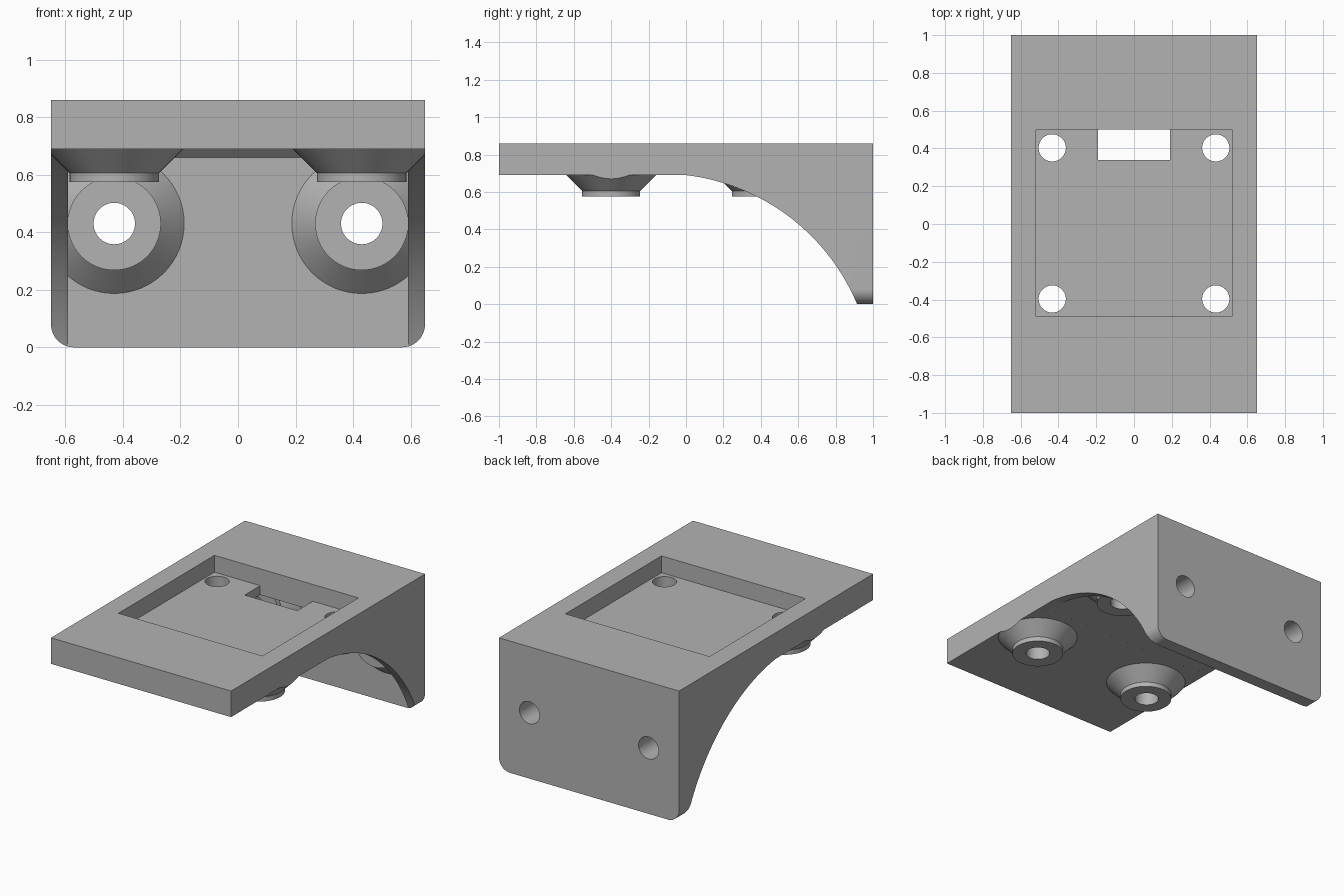
import bpy, bmesh, math
from mathutils import Matrix, Vector

if "Cube" in bpy.data.objects:
    bpy.data.objects.remove(bpy.data.objects["Cube"])

grey = bpy.data.materials.new("plain grey")
grey.diffuse_color = (0.45, 0.45, 0.45, 1)
grey.use_nodes = True
grey.node_tree.nodes["Principled BSDF"].inputs["Base Color"].default_value = grey.diffuse_color


def prism(name, outline, axis, lo, hi):
    """Extrude a 2D outline along x (outline in y,z) or y (outline in x,z)."""
    bm = bmesh.new()
    place = (lambda a, b: (lo, a, b)) if axis == "x" else (lambda a, b: (a, lo, b))
    face = bm.faces.new([bm.verts.new(place(a, b)) for a, b in outline])
    grown = bmesh.ops.extrude_face_region(bm, geom=[face])
    step = Vector((hi - lo, 0, 0)) if axis == "x" else Vector((0, hi - lo, 0))
    bmesh.ops.translate(bm, vec=step,
                        verts=[g for g in grown["geom"] if isinstance(g, bmesh.types.BMVert)])
    return finish(name, bm)


def box(name, x0, x1, y0, y1, z0, z1):
    return prism(name, [(y0, z0), (y1, z0), (y1, z1), (y0, z1)], "x", x0, x1)


def turned(name, rings, origin, along_y=False, sides=64):
    """Stack circular rings (radius, height) into a closed solid."""
    bm = bmesh.new()
    loops = [[bm.verts.new((r * math.cos(2 * math.pi * i / sides),
                            r * math.sin(2 * math.pi * i / sides), h))
              for i in range(sides)] for r, h in rings]
    for low, high in zip(loops, loops[1:]):
        for i in range(sides):
            j = (i + 1) % sides
            bm.faces.new((low[i], low[j], high[j], high[i]))
    bm.faces.new(loops[0])
    bm.faces.new(loops[-1])
    if along_y:
        bm.transform(Matrix.Rotation(-math.pi / 2, 4, "X"))
    bm.transform(Matrix.Translation(origin))
    return finish(name, bm)


def finish(name, bm):
    bmesh.ops.recalc_face_normals(bm, faces=bm.faces)
    mesh = bpy.data.meshes.new(name)
    bm.to_mesh(mesh)
    bm.free()
    mesh.materials.append(grey)
    obj = bpy.data.objects.new(name, mesh)
    bpy.context.collection.objects.link(obj)
    return obj


def combine(target, tool, operation):
    """Apply a boolean and discard the tool."""
    mod = target.modifiers.new(operation, "BOOLEAN")
    mod.operation, mod.object, mod.solver = operation, tool, "EXACT"
    bpy.context.view_layer.objects.active = target
    bpy.ops.object.modifier_apply(modifier=mod.name)
    bpy.data.objects.remove(tool, do_unlink=True)


# Side silhouette: plate, back wall and curved underside of the gussets
R, CY, CZ = 1.14, -0.136, -0.442
a0, a1 = math.atan2(0.69 - CZ, -CY), math.atan2(-0.05 - CZ, 0.934 - CY)
arc = [(CY + R * math.cos(a0 + (a1 - a0) * i / 40),
        CZ + R * math.sin(a0 + (a1 - a0) * i / 40)) for i in range(41)]
bracket = prism("bracket", [(-1, 0.86), (-1, 0.69)] + arc + [(1, -0.05), (1, 0.86)],
                "x", -0.7, 0.7)

# Hollow between the gussets, with a small chamfer under the plate
combine(bracket, prism("hollow", [(-0.1, -0.2), (0.915, -0.2), (0.915, 0.66),
                                  (0.885, 0.69), (-0.1, 0.69)], "x", -0.59, 0.59), "DIFFERENCE")

# Screw bosses under the plate and on the wall
for x in (-0.43, 0.43):
    for y in (-0.4, 0.4):
        combine(bracket, turned("plate_boss", [(0.155, 0.575), (0.155, 0.605),
                                               (0.24, 0.69), (0.24, 0.72)], (x, y, 0)), "UNION")
    combine(bracket, turned("wall_boss", [(0.162, -0.115), (0.162, -0.083), (0.243, 0),
                                          (0.243, 0.03)], (x, 0.915, 0.43), True), "UNION")

# Trim the width and round the bottom corners
r = 0.08
corner = [(0.65 - r + r * math.sin(t), r - r * math.cos(t))
          for t in (math.pi / 2 * i / 12 for i in range(13))]
trim = corner + [(0.65, 1), (-0.65, 1)] + [(-x, z) for x, z in reversed(corner)]
combine(bracket, prism("trim", trim, "y", -1.2, 1.2), "INTERSECT")

# Recess in the top and its cable window
combine(bracket, box("recess", -0.52, 0.52, -0.49, 0.5, 0.75, 1), "DIFFERENCE")
combine(bracket, box("window", -0.19, 0.19, 0.34, 0.5, 0.6, 0.8), "DIFFERENCE")

# Screw holes
for x in (-0.433, 0.433):
    for y in (-0.397, 0.403):
        combine(bracket, turned("hole", [(0.072, 0.4), (0.072, 0.9)], (x, y, 0)), "DIFFERENCE")
    combine(bracket, turned("hole", [(0.072, 0.7), (0.072, 1.2)], (x * 0.993, 0, 0.43), True),
            "DIFFERENCE")

# Smooth shading with sharp edges kept
bracket.select_set(True)
bpy.context.view_layer.objects.active = bracket
bpy.ops.object.shade_smooth_by_angle(angle=math.radians(25))
